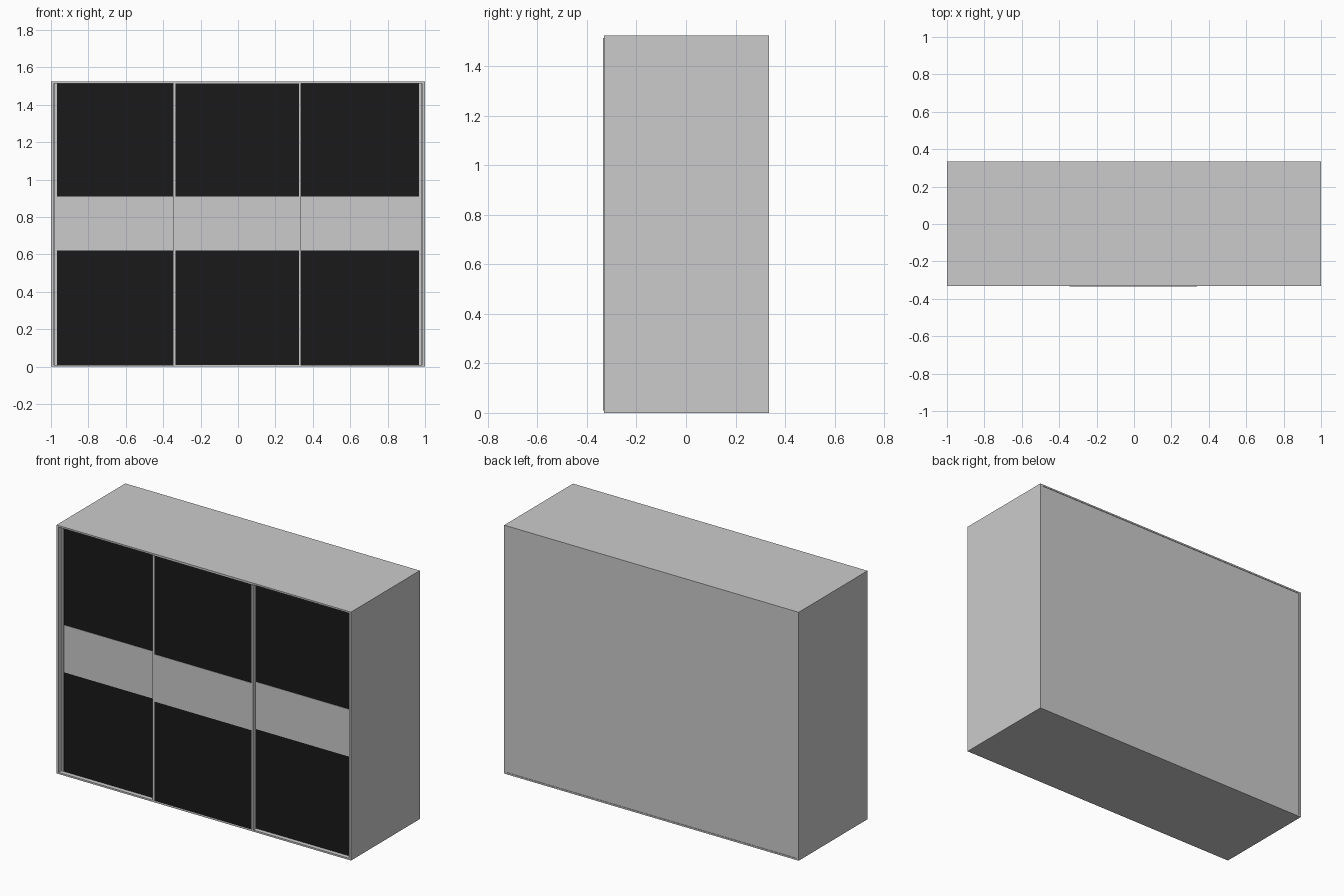
import bpy

if "Cube" in bpy.data.objects:
    bpy.data.objects.remove(bpy.data.objects["Cube"])

H, D = 1.525, 0.332      # height, half depth

black = bpy.data.materials.new("black_glass")
black.diffuse_color = (0.01, 0.01, 0.01, 1)
black.use_nodes = True
black.node_tree.nodes["Principled BSDF"].inputs["Base Color"].default_value = black.diffuse_color


def box(name, x0, x1, y0, y1, z0, z1, mat=None):
    bpy.ops.mesh.primitive_cube_add(size=1, location=((x0 + x1) / 2, (y0 + y1) / 2, (z0 + z1) / 2))
    o = bpy.context.object
    o.name = name
    o.scale = (x1 - x0, y1 - y0, z1 - z0)
    bpy.ops.object.transform_apply(location=False, rotation=False, scale=True)
    if mat:
        o.data.materials.append(mat)
    return o


# Carcass: top, bottom, sides and back
T = 0.01
box("top_panel", -1, 1, -D, 0.335, H - T, H)
box("bottom_panel", -1, 1, -D, 0.335, 0, T)
for side, x in (("left", -1), ("right", 0.985)):
    box(side + "_side_panel", x, x + 0.015, -D, 0.335, T, H - T)
box("back_panel", -0.985, 0.985, 0.322, 0.332, T, H - T)


# Sliding door: two black panels, a grey centre band and edge stiles
def door(name, x0, x1, front, left_stile, right_stile):
    back = front + 0.02
    a, b = x0 + left_stile, x1 - right_stile
    box(name + "_lower_panel", a, b, front + 0.003, back, T, 0.62, black)
    box(name + "_upper_panel", a, b, front + 0.003, back, 0.91, H - T, black)
    box(name + "_centre_band", a, b, front + 0.001, back, 0.62, 0.91)
    if left_stile:
        box(name + "_left_stile", x0, a, front, back, T, H - T)
    if right_stile:
        box(name + "_right_stile", b, x1, front, back, T, H - T)


# Outer doors run behind the middle door
door("left_door", -0.98, -0.335, -0.308, 0.012, 0.012)
door("right_door", 0.325, 0.98, -0.308, 0.012, 0.012)
door("middle_door", -0.345, 0.338, -0.335, 0.012, 0.012)
